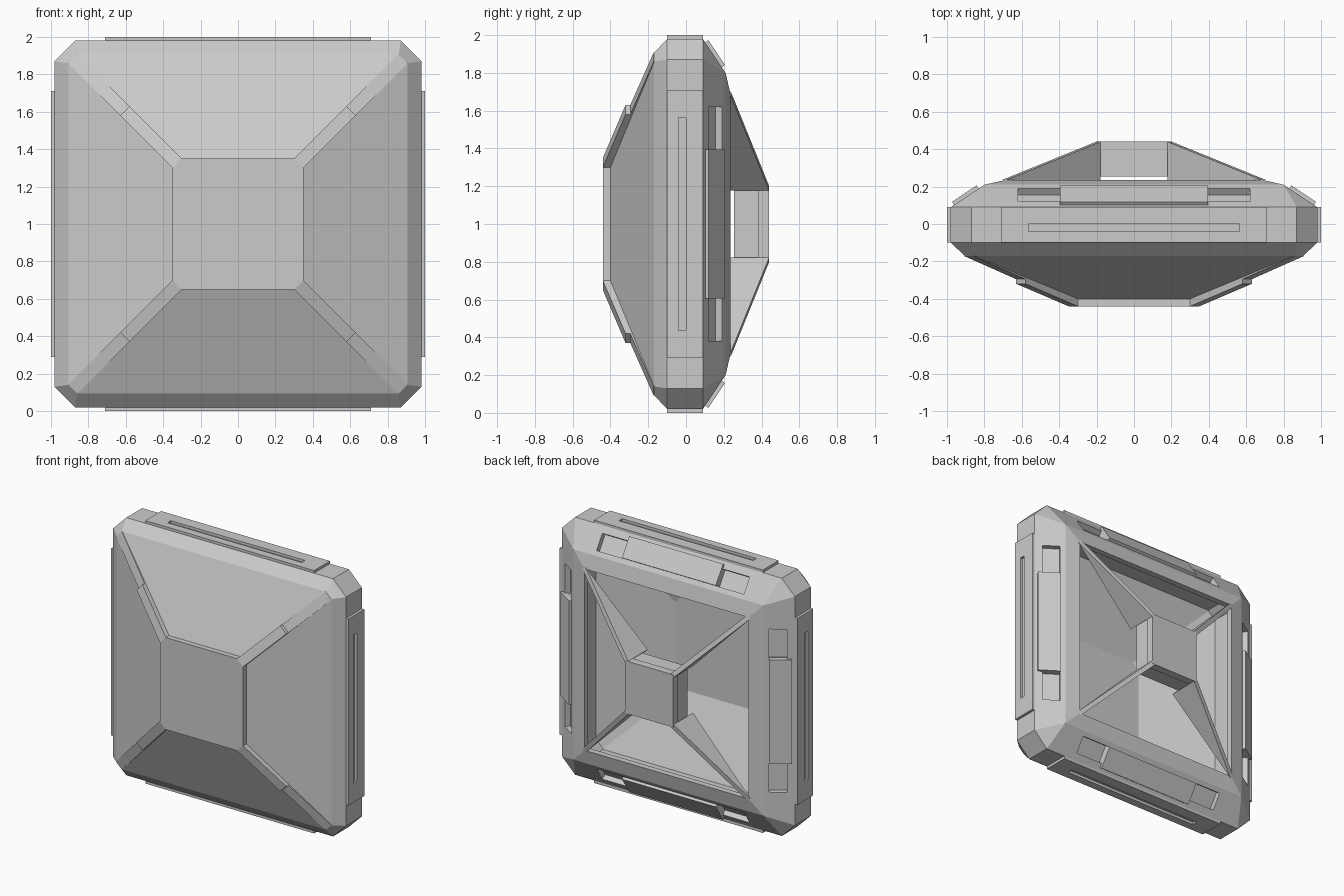
import bpy, bmesh
from math import sin, cos, pi

if "Cube" in bpy.data.objects:
    bpy.data.objects.remove(bpy.data.objects["Cube"])

GREY = (0.6, 0.6, 0.6, 1)
metal = bpy.data.materials.new("plain grey")
metal.use_nodes = True
metal.diffuse_color = GREY
metal.node_tree.nodes["Principled BSDF"].inputs["Base Color"].default_value = GREY


def place(x, y, h, k=0):
    """Side-local point (h = outward from the centre) turned to side k."""
    a = k * pi / 2
    return (x * cos(a) + h * sin(a), y, 1 - x * sin(a) + h * cos(a))


def loft(name, parts, ring=False):
    """Bridge point loops; ring joins last to first, otherwise cap the ends."""
    bm = bmesh.new()
    for loops in parts:
        rows = [[bm.verts.new(p) for p in loop] for loop in loops]
        pairs = list(zip(rows, rows[1:]))
        if ring:
            pairs.append((rows[-1], rows[0]))
        else:
            bm.faces.new(rows[0])
            bm.faces.new(rows[-1])
        for a, b in pairs:
            for i in range(len(a)):
                j = (i + 1) % len(a)
                bm.faces.new((a[i], a[j], b[j], b[i]))
    bmesh.ops.remove_doubles(bm, verts=bm.verts, dist=1e-5)
    bmesh.ops.recalc_face_normals(bm, faces=bm.faces)
    mesh = bpy.data.meshes.new(name)
    bm.to_mesh(mesh)
    bm.free()
    mesh.materials.append(metal)
    obj = bpy.data.objects.new(name, mesh)
    bpy.context.collection.objects.link(obj)
    return obj


def octagon(half, cut, y):
    """Square loop with trimmed corners; cut == half gives a sharp square."""
    return [place(x, y, h, k) for k in range(4)
            for x, h in ((-cut, half), (cut, half))]


def slope(x, t, off, k):
    """Point on the rear bevel: t runs inward, off is along its normal."""
    return place(x, 0.09 + 0.12 * t + 0.832 * off, 0.98 - 0.18 * t + 0.555 * off, k)


def slope_box(x0, x1, t0, t1, o0, o1, k):
    return [[slope(x, t, o, k) for x, t in ((x0, t0), (x1, t0), (x1, t1), (x0, t1))]
            for o in (o0, o1)]


# Hollow outer frame with rear lip
frame = loft("outer_frame", [[octagon(*p) for p in (
    (0.69, 0.69, 0.235), (0.80, 0.80, 0.21), (0.98, 0.87, 0.09),
    (0.98, 0.87, -0.10), (0.905, 0.86, -0.17), (0.86, 0.80, -0.15),
    (0.86, 0.80, 0.02), (0.76, 0.76, 0.165), (0.69, 0.69, 0.19))]], ring=True)

# Pockets cut into the rear bevels, two per side
cutter = loft("pocket_cutter", [slope_box(s * 0.39, s * 0.62, 0.25, 0.83, -0.04, 0.06, k)
                                for k in range(4) for s in (-1, 1)])
cutter.hide_render = True
cut = frame.modifiers.new("pockets", "BOOLEAN")
cut.operation = "DIFFERENCE"
cut.solver = "EXACT"
cut.object = cutter
bpy.context.view_layer.objects.active = frame
bpy.ops.object.modifier_apply(modifier=cut.name)
bpy.data.objects.remove(cutter)

# Raised latch plates between the pockets
loft("rear_latch_plates", [slope_box(-0.395, 0.395, 0.1, 0.83, -0.02, 0.02, k)
                           for k in range(4)])


# Slotted plates on the four outer edges
def edge_rect(half, y0, y1, h, k):
    return [place(x, y, h, k) for x, y in
            ((-half, y0), (half, y0), (half, y1), (-half, y1))]


loft("slotted_edge_plates", [
    [edge_rect(0.71, -0.10, 0.09, 1.0, k), edge_rect(0.71, -0.10, 0.09, 0.975, k),
     edge_rect(0.565, -0.04, 0.0, 0.975, k), edge_rect(0.565, -0.04, 0.0, 1.0, k)]
    for k in range(4)], ring=True)

# Sloping front panels and the flat centre plate
loft("front_panels", [[octagon(*p) for p in (
    (0.905, 0.86, -0.17), (0.35, 0.30, -0.40),
    (0.35, 0.30, -0.37), (0.88, 0.83, -0.14))]], ring=True)
loft("front_centre_plate", [[octagon(0.35, 0.30, -0.44), octagon(0.35, 0.30, -0.37)]])


# Diagonal corner ribs, stepped partway out
def rib_end(a, top, bottom, k):
    b = a - 0.05
    return [place(x, y, h, k) for x, y, h in
            ((b, top, a), (a, top, b), (a, bottom, b), (b, bottom, a))]


loft("front_ribs_inner", [[rib_end(0.35, -0.44, -0.38, k), rib_end(0.63, -0.32, -0.265, k)]
                          for k in range(4)])
loft("front_ribs_outer", [[rib_end(0.63, -0.295, -0.265, k), rib_end(0.907, -0.172, -0.15, k)]
                          for k in range(4)])

# Rear hub: cap over a slightly smaller block
loft("rear_hub_cap", [[octagon(0.2, 0.2, y) for y in (0.38, 0.44)]])
loft("rear_hub_block", [[octagon(0.192, 0.192, y) for y in (0.255, 0.38)]])

# Triangular fins from the opening corners to the hub
loft("rear_fins", [[[place(a + s, y, a - s, k) for a, y in
                     ((0.695, 0.235), (0.19, 0.44), (0.19, 0.205))]
                    for s in (-0.012, 0.012)] for k in range(4)])
